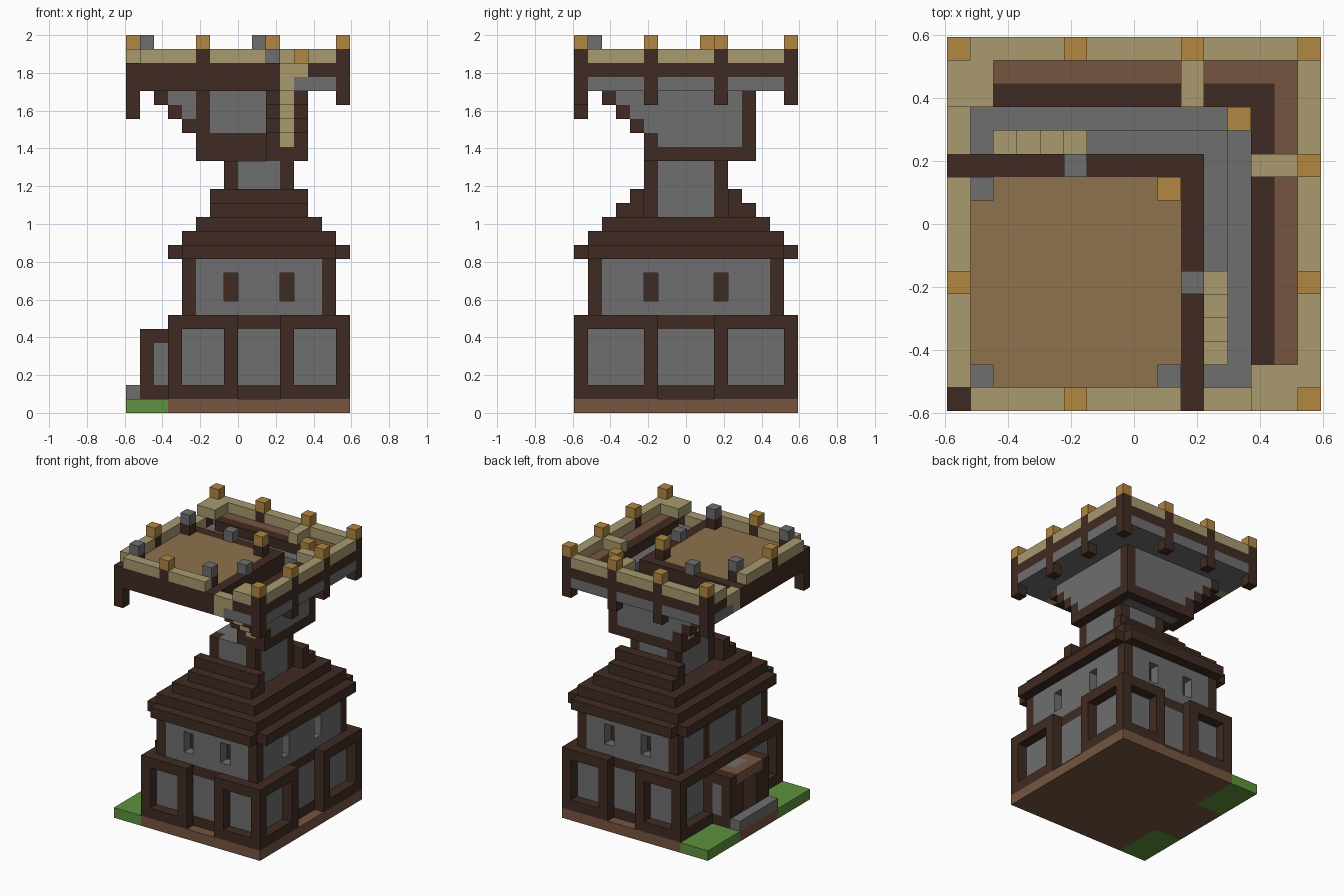
import bpy
import bmesh
from mathutils import Vector

if "Cube" in bpy.data.objects:
    bpy.data.objects.remove(bpy.data.objects["Cube"], do_unlink=True)

UNIT = 2 / 27
HALF = 8

COLOURS = {
    "dark_timber": (0.051, 0.024, 0.016),
    "grey_stone": (0.156, 0.156, 0.156),
    "tan_planks": (0.275, 0.168, 0.076),
    "pale_wood": (0.392, 0.319, 0.156),
    "golden_wood": (0.440, 0.242, 0.054),
    "brown_earth": (0.181, 0.091, 0.051),
    "grass_green": (0.112, 0.287, 0.048),
}
materials = {}
for label, rgb in COLOURS.items():
    mat = bpy.data.materials.new(label)
    mat.use_nodes = True
    mat.diffuse_color = (*rgb, 1)
    mat.node_tree.nodes["Principled BSDF"].inputs["Base Color"].default_value = (*rgb, 1)
    materials[label] = mat

DARK, STONE, TAN, PALE, GOLD, BROWN, GREEN = COLOURS
cells = {}


def fill(part, colour, x, y, z, mirror=False, swap=False):
    """Fill a block of cells; part None carves. Options repeat it front to back or across the diagonal."""
    for i in range(*x):
        for j in range(*y):
            for k in range(*z):
                spots = [(i, j, k)]
                if mirror:
                    spots.append((i, 2 * HALF - 1 - j, k))
                if swap:
                    spots.append((j, i, k))
                for spot in spots:
                    if part:
                        cells[spot] = (part, colour)
                    else:
                        cells.pop(spot, None)


def carve(x, y, z, mirror=False):
    fill(None, None, x, y, z, mirror)


# Ground slab and lawn
fill("ground_slab", BROWN, (0, 16), (0, 16), (0, 1))
fill("lawn", GREEN, (0, 3), (0, 5), (0, 1), mirror=True)

# Ground storey: projecting timber bays with sunken stone panels
fill("lower_frame", DARK, (3, 16), (0, 16), (1, 7))
carve((8, 11), (0, 1), (1, 7), mirror=True)
fill("lower_panels", STONE, (8, 11), (1, 2), (2, 6), mirror=True)
for left in (4, 12):
    carve((left, left + 3), (0, 1), (2, 6), mirror=True)
    fill("lower_panels", STONE, (left, left + 3), (1, 2), (2, 6), mirror=True)
carve((15, 16), (6, 10), (1, 7))
fill("lower_panels", STONE, (14, 15), (6, 10), (2, 6))
for outer, inner in ((15, 14), (3, 4)):
    carve((outer, outer + 1), (1, 5), (2, 6), mirror=True)
    fill("lower_panels", STONE, (inner, inner + 1), (1, 5), (2, 6), mirror=True)

# Entrance porch and step
fill("porch", DARK, (1, 3), (5, 11), (1, 6))
fill("porch_sides", STONE, (2, 3), (5, 6), (2, 5), mirror=True)
carve((1, 3), (7, 9), (1, 5))
fill("porch_roof", BROWN, (1, 3), (6, 10), (5, 6))
fill("porch_roof_stone", STONE, (2, 3), (7, 9), (5, 6))
fill("door_step", STONE, (0, 1), (5, 11), (1, 2))

# Upper storey: corner posts, stone walls and slit windows
fill("upper_frame", DARK, (4, 15), (1, 15), (7, 11))
fill("upper_walls", STONE, (5, 14), (1, 2), (7, 11), mirror=True)
fill("upper_walls", STONE, (14, 15), (2, 14), (7, 11))
fill("upper_walls", STONE, (4, 5), (2, 5), (7, 11), mirror=True)
fill("upper_walls", STONE, (4, 5), (6, 10), (7, 11))
for left in (7, 11):
    carve((left, left + 1), (1, 2), (8, 10), mirror=True)
carve((14, 15), (5, 6), (8, 10), mirror=True)

# Stepped roof, with the eaves open at the corners
fill("roof", DARK, (4, 15), (0, 16), (11, 12))
fill("roof", DARK, (3, 16), (1, 15), (11, 12))
for step in range(2):
    fill("roof", DARK, (4 + step, 15 - step), (1 + step, 15 - step), (12 + step, 13 + step))
    fill("roof_gables", DARK, (6, 13), (3 + step, 5), (14 + step, 15 + step), mirror=True)

# Neck of the tower
fill("neck_posts", DARK, (7, 12), (5, 11), (14, 18))
fill("neck_walls", STONE, (8, 11), (5, 11), (14, 18))
fill("neck_walls", STONE, (7, 12), (6, 10), (14, 18))

# Gallery slab around two sides, with a stairwell cut through it
fill("gallery_slab", STONE, (11, 16), (0, 16), (23, 24), swap=True)
carve((11, 12), (2, 12), (23, 24))
carve((2, 12), (11, 12), (23, 24))

# Corbelled stair passage: floor, stepped walls and treads
fill("passage_floor", DARK, (10, 13), (5, 13), (18, 19), swap=True)
fill("passage_paving", STONE, (11, 12), (6, 12), (18, 19), swap=True)
for wall, end in ((10, 11), (12, 13)):
    span = (wall, wall + 1)
    fill("passage_walls", STONE, span, (6, end), (19, 23), swap=True)
    for n in range(4):
        along = (2 + n, 3 + n)
        fill("passage_walls", STONE, span, along, (22 - n, 23), swap=True)
        fill("corbels", DARK, span, along, (22 - n, 23 - n), swap=True)
fill("passage_beam", DARK, (10, 11), (6, 11), (19, 20), swap=True)
fill("passage_post", DARK, (10, 11), (5, 6), (18, 23), swap=True)
fill("passage_post", DARK, (10, 11), (10, 11), (18, 23))
fill("corner_post", DARK, (12, 13), (12, 13), (18, 25))
fill("corner_cap", GOLD, (12, 13), (12, 13), (25, 26))
for n in range(4):
    fill("stairs", PALE, (11, 12), (2 + n, 3 + n), (22 - n, 23 - n), swap=True)
fill("stairs", PALE, (11, 12), (0, 1), (23, 24), swap=True)

# Raised deck with timber edge beams
fill("deck_beams", DARK, (0, 11), (0, 11), (23, 25))
fill("deck", TAN, (1, 10), (1, 10), (24, 25))

# Gallery rails and bench
fill("gallery_rail", DARK, (15, 16), (0, 16), (24, 25), swap=True)
fill("gallery_rail", DARK, (13, 15), (0, 1), (24, 25), swap=True)
fill("bench_front", DARK, (13, 14), (2, 14), (24, 25), swap=True)
fill("bench", BROWN, (14, 15), (1, 15), (24, 25), swap=True)
fill("gallery_sill", PALE, (11, 13), (0, 1), (24, 25), swap=True)

# Pale parapet and its cross arms
fill("parapet", PALE, (15, 16), (0, 16), (25, 26), swap=True)
fill("parapet", PALE, (1, 10), (0, 1), (25, 26), swap=True)
fill("parapet_arms", PALE, (13, 15), (0, 2), (25, 26), swap=True)
fill("parapet_arms", PALE, (13, 15), (10, 11), (25, 26), swap=True)

# Hanging posts with golden caps
for i, j, foot in ((15, 0, 22), (15, 5, 22), (15, 10, 22), (15, 15, 22), (5, 0, 23)):
    fill("hanging_posts", DARK, (i, i + 1), (j, j + 1), (foot, 26), swap=True)
    fill("post_caps", GOLD, (i, i + 1), (j, j + 1), (26, 27), swap=True)
fill("hanging_posts", DARK, (0, 1), (0, 1), (21, 25))

# Short posts on the deck
for i in (1, 9):
    for j in (1, 9):
        golden = i == j == 9
        fill("deck_posts", DARK, (i, i + 1), (j, j + 1), (25, 26))
        fill("deck_gold_cap" if golden else "deck_stone_caps", GOLD if golden else STONE,
             (i, i + 1), (j, j + 1), (26, 27))
fill("beam_caps", STONE, (10, 11), (5, 6), (25, 26), swap=True)


def build(part, colour):
    """Make one flat-shaded mesh from the exposed sides of a part's cells."""
    bm = bmesh.new()
    for cell, owner in cells.items():
        if owner != (part, colour):
            continue
        for axis in range(3):
            for side in (0, 1):
                near = list(cell)
                near[axis] += 2 * side - 1
                if tuple(near) in cells:
                    continue
                ring = []
                for u, v in ((0, 0), (1, 0), (1, 1), (0, 1)):
                    p = Vector(cell)
                    p[axis] += side
                    p[(axis + 1) % 3] += u
                    p[(axis + 2) % 3] += v
                    ring.append(bm.verts.new((p - Vector((HALF, HALF, 0))) * UNIT))
                bm.faces.new(ring if side else ring[::-1])
    bmesh.ops.remove_doubles(bm, verts=bm.verts, dist=UNIT / 100)
    mesh = bpy.data.meshes.new(part)
    bm.to_mesh(mesh)
    bm.free()
    mesh.materials.append(materials[colour])
    bpy.context.collection.objects.link(bpy.data.objects.new(part, mesh))


for part, colour in sorted(set(cells.values())):
    build(part, colour)
